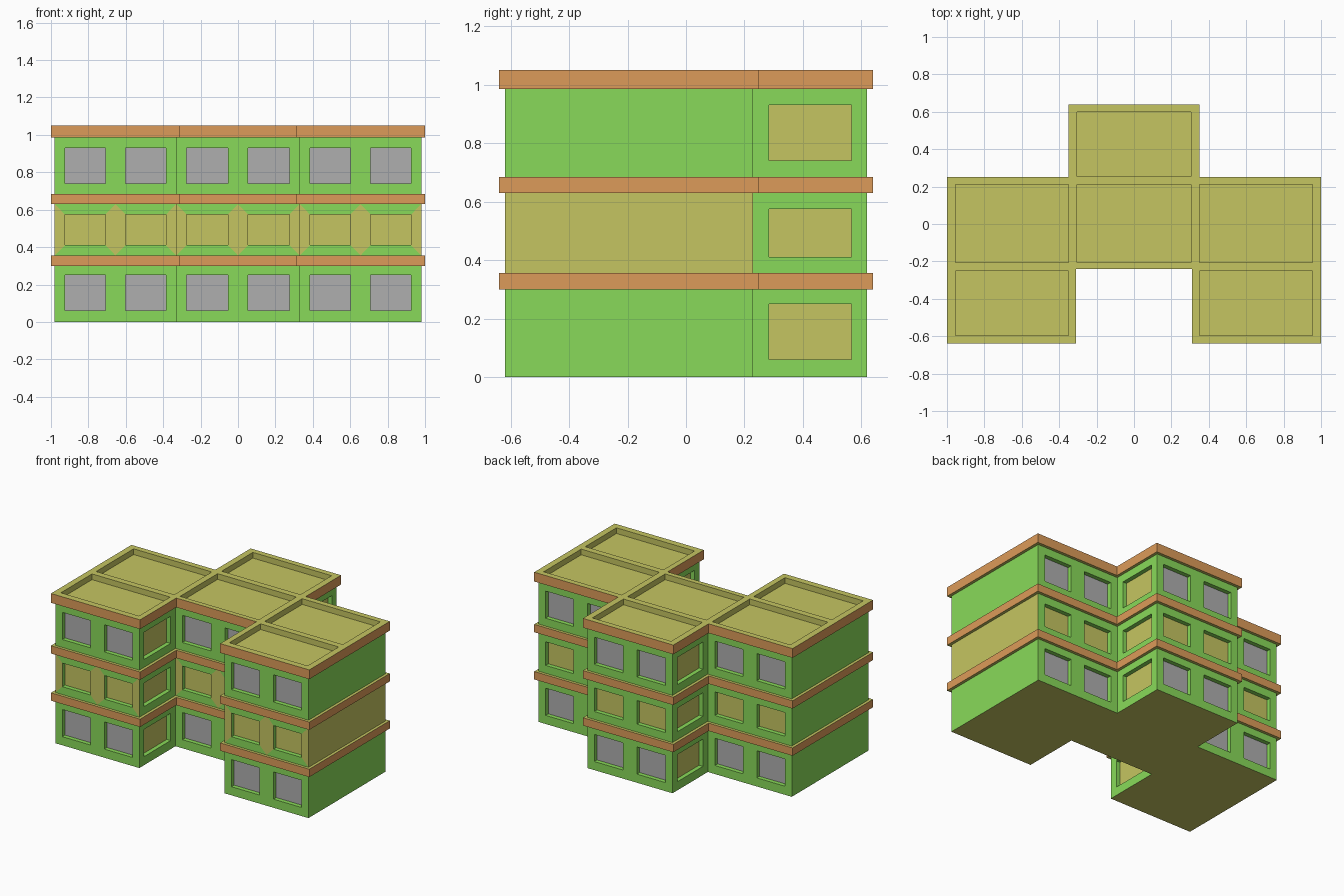
import bpy, bmesh
from mathutils import Vector

if "Cube" in bpy.data.objects:
    bpy.data.objects.remove(bpy.data.objects["Cube"])


def material(name, rgb):
    m = bpy.data.materials.new(name)
    m.diffuse_color = (*rgb, 1)
    m.use_nodes = True
    m.node_tree.nodes["Principled BSDF"].inputs["Base Color"].default_value = m.diffuse_color
    return m


GREEN, KHAKI, GREY, ORANGE = range(4)
MATS = [material("green_wall", (0.25, 0.70, 0.10)),
        material("khaki_surface", (0.56, 0.56, 0.12)),
        material("grey_glass", (0.43, 0.43, 0.43)),
        material("orange_ledge", (0.72, 0.33, 0.10))]

# Wall outline, counter-clockwise seen from above
half = [(0.33, -0.22), (0.33, -0.62), (0.98, -0.62),
        (0.98, 0.23), (0.33, 0.23), (0.33, 0.62)]
OUTLINE = [Vector(p) for p in half + [(-x, y) for x, y in reversed(half)]]
EDGES = list(zip(OUTLINE, OUTLINE[1:] + OUTLINE[:1]))


def outward(a, b):
    d = (b - a).normalized()
    return Vector((d.y, -d.x))


def finish(bm, name):
    bmesh.ops.remove_doubles(bm, verts=bm.verts, dist=1e-5)
    me = bpy.data.meshes.new(name)
    bm.to_mesh(me)
    bm.free()
    for m in MATS:
        me.materials.append(m)
    ob = bpy.data.objects.new(name, me)
    bpy.context.collection.objects.link(ob)
    return ob


def face(bm, pts, mat):
    f = bm.faces.new([bm.verts.new(p) for p in pts])
    f.material_index = mat


def window_panel(bm, a, b, z, wz, side_mat, pane_mat, margin=0.054, depth=0.03):
    """One wall bay: mitred frame, reveals and recessed pane."""
    d, n = (b - a).normalized(), outward(a, b)

    def ring(inset, zs, back):
        p, q = a + d * inset - n * back, b - d * inset - n * back
        return [(*p, zs[0]), (*q, zs[0]), (*q, zs[1]), (*p, zs[1])]
    outer, rim, pane = ring(0, z, 0), ring(margin, wz, 0), ring(margin, wz, depth)
    for i in range(4):
        j = (i + 1) % 4
        face(bm, [outer[i], outer[j], rim[j], rim[i]], side_mat if i % 2 else GREEN)
        face(bm, [rim[i], rim[j], pane[j], pane[i]], GREEN)
    face(bm, pane, pane_mat)


def storey(name, z, wz, middle):
    bm = bmesh.new()
    for a, b in EDGES:
        n = outward(a, b)
        if abs(n.x) > 0.5 and abs(a.x) > 0.9:       # blank end walls
            mat = KHAKI if middle and a.x > 0 else GREEN
            face(bm, [(*a, z[0]), (*b, z[0]), (*b, z[1]), (*a, z[1])], mat)
        elif abs(n.x) > 0.5:                        # single-window return walls
            window_panel(bm, a, b, z, wz, GREEN, KHAKI)
        else:                                       # two-window front and back walls
            mid = (a + b) / 2
            side = KHAKI if middle and n.y < 0 else GREEN
            for p, q in ((a, mid), (mid, b)):
                window_panel(bm, p, q, z, wz, side, KHAKI if middle else GREY)
    if z[0] == 0:                                   # underside
        face(bm, [(*p, 0) for p in reversed(OUTLINE)], KHAKI)
    return finish(bm, name)


def ledge(name, z0, z1, over=0.02):
    """Overhanging slab: orange edges, khaki top and underside."""
    pts = []
    for i, p in enumerate(OUTLINE):
        pts.append(p + over * (outward(*EDGES[i - 1]) + outward(*EDGES[i])))
    bm = bmesh.new()
    for a, b in zip(pts, pts[1:] + pts[:1]):
        face(bm, [(*a, z0), (*b, z0), (*b, z1), (*a, z1)], ORANGE)
    face(bm, [(*p, z1) for p in pts], KHAKI)
    face(bm, [(*p, z0) for p in reversed(pts)], KHAKI)
    return finish(bm, name)


# Storeys and the ledges above them
storey("ground_storey", (0, 0.30), (0.06, 0.25), False)
storey("middle_storey", (0.355, 0.63), (0.41, 0.575), True)
storey("top_storey", (0.685, 0.985), (0.74, 0.93), False)
ledge("lower_ledge", 0.30, 0.355)
ledge("upper_ledge", 0.63, 0.685)
roof = ledge("roof_slab", 0.985, 1.05)

# Sunken roof trays
bm = bmesh.new()
trays = [(-0.305, 0.305, -0.205, 0.21), (-0.305, 0.305, 0.255, 0.60)]
for x0, x1 in ((-0.955, -0.35), (0.35, 0.955)):
    trays += [(x0, x1, -0.205, 0.21), (x0, x1, -0.595, -0.25)]
for x0, x1, y0, y1 in trays:
    vs = bmesh.ops.create_cube(bm, size=1)["verts"]
    for v in vs:
        v.co = ((x0 + x1) / 2 + v.co.x * (x1 - x0),
                (y0 + y1) / 2 + v.co.y * (y1 - y0), 1.06 + v.co.z * 0.1)
for f in bm.faces:
    f.material_index = KHAKI
cutter = finish(bm, "roof_tray_cutter")
cutter.hide_render = True
cutter.hide_viewport = True
cut = roof.modifiers.new("trays", "BOOLEAN")
cut.operation = "DIFFERENCE"
cut.solver = "EXACT"
cut.object = cutter
